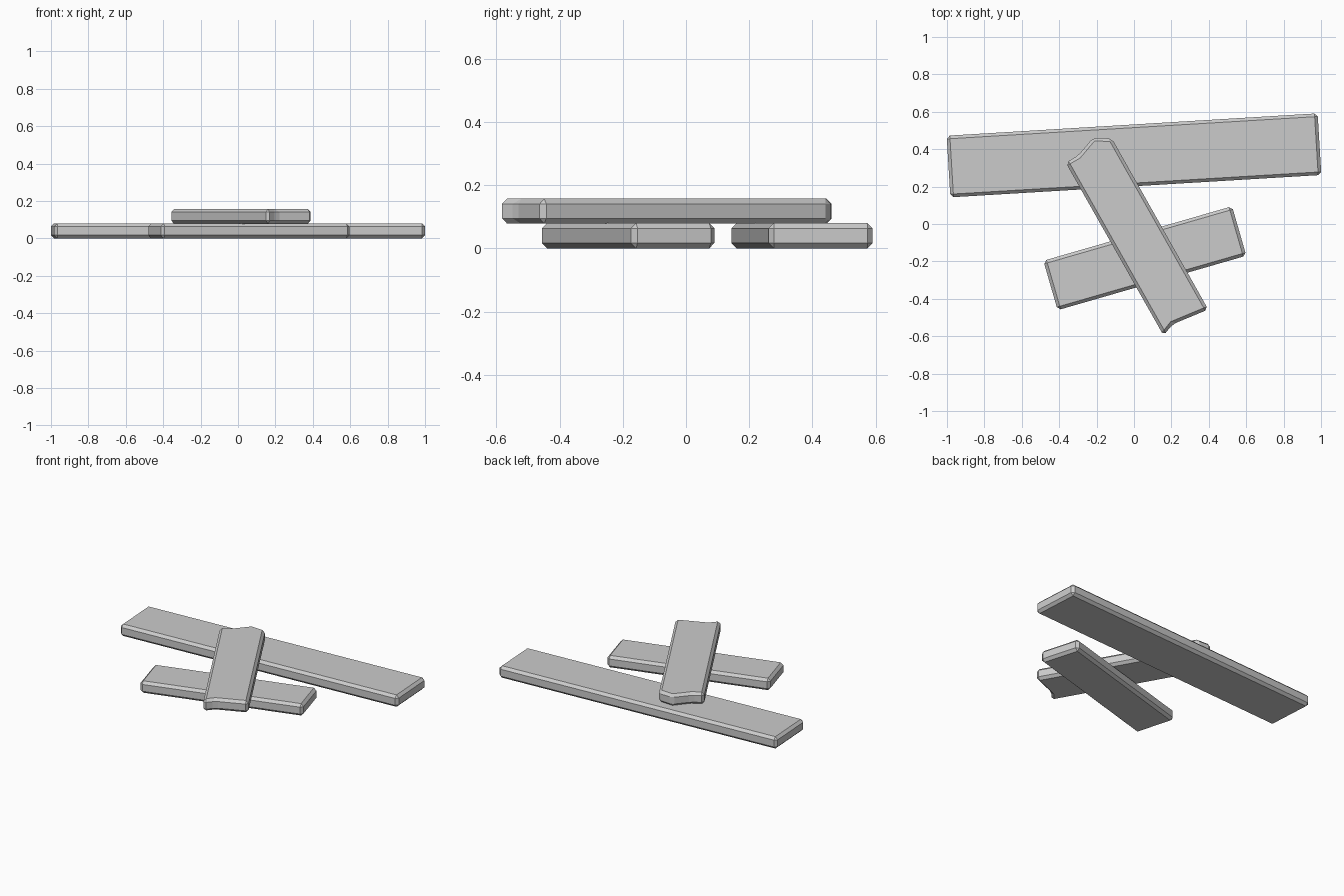
import bpy, bmesh
from math import radians, cos, sin

if "Cube" in bpy.data.objects:
    bpy.data.objects.remove(bpy.data.objects["Cube"])

BEVEL = 0.017


def plank(name, outline, z0, z1):
    """Extrude a flat outline (counter-clockwise) and chamfer every edge."""
    bm = bmesh.new()
    base = bm.faces.new([bm.verts.new((x, y, z0)) for x, y in outline])
    ext = bmesh.ops.extrude_face_region(bm, geom=[base], use_keep_orig=True)
    for v in ext["geom"]:
        if isinstance(v, bmesh.types.BMVert):
            v.co.z = z1
    bmesh.ops.recalc_face_normals(bm, faces=bm.faces[:])
    bmesh.ops.bevel(bm, geom=bm.edges[:], offset=BEVEL, segments=1,
                    affect='EDGES', clamp_overlap=True)
    bmesh.ops.recalc_face_normals(bm, faces=bm.faces[:])
    mesh = bpy.data.meshes.new(name)
    bm.to_mesh(mesh)
    bm.free()
    obj = bpy.data.objects.new(name, mesh)
    bpy.context.collection.objects.link(obj)
    return obj


def rectangle(cx, cy, length, width, degrees):
    """Corners of a rotated rectangle."""
    c, s = cos(radians(degrees)), sin(radians(degrees))
    return [(cx + u * length / 2 * c - v * width / 2 * s,
             cy + u * length / 2 * s + v * width / 2 * c)
            for u, v in ((-1, -1), (1, -1), (1, 1), (-1, 1))]


# Two straight planks on the ground
plank("long_plank", rectangle(0.0, 0.367, 1.987, 0.33, 3.45), 0.0, 0.08)
plank("short_plank", rectangle(0.058, -0.183, 1.05, 0.275, 16.1), 0.0, 0.08)

# Broken plank with splintered ends lying across the other two
broken_outline = [
    (-0.365, 0.328), (0.158, -0.596), (0.207, -0.536), (0.397, -0.457),
    (-0.118, 0.457), (-0.218, 0.462), (-0.299, 0.366),
]
plank("broken_plank", broken_outline, 0.078, 0.157)
